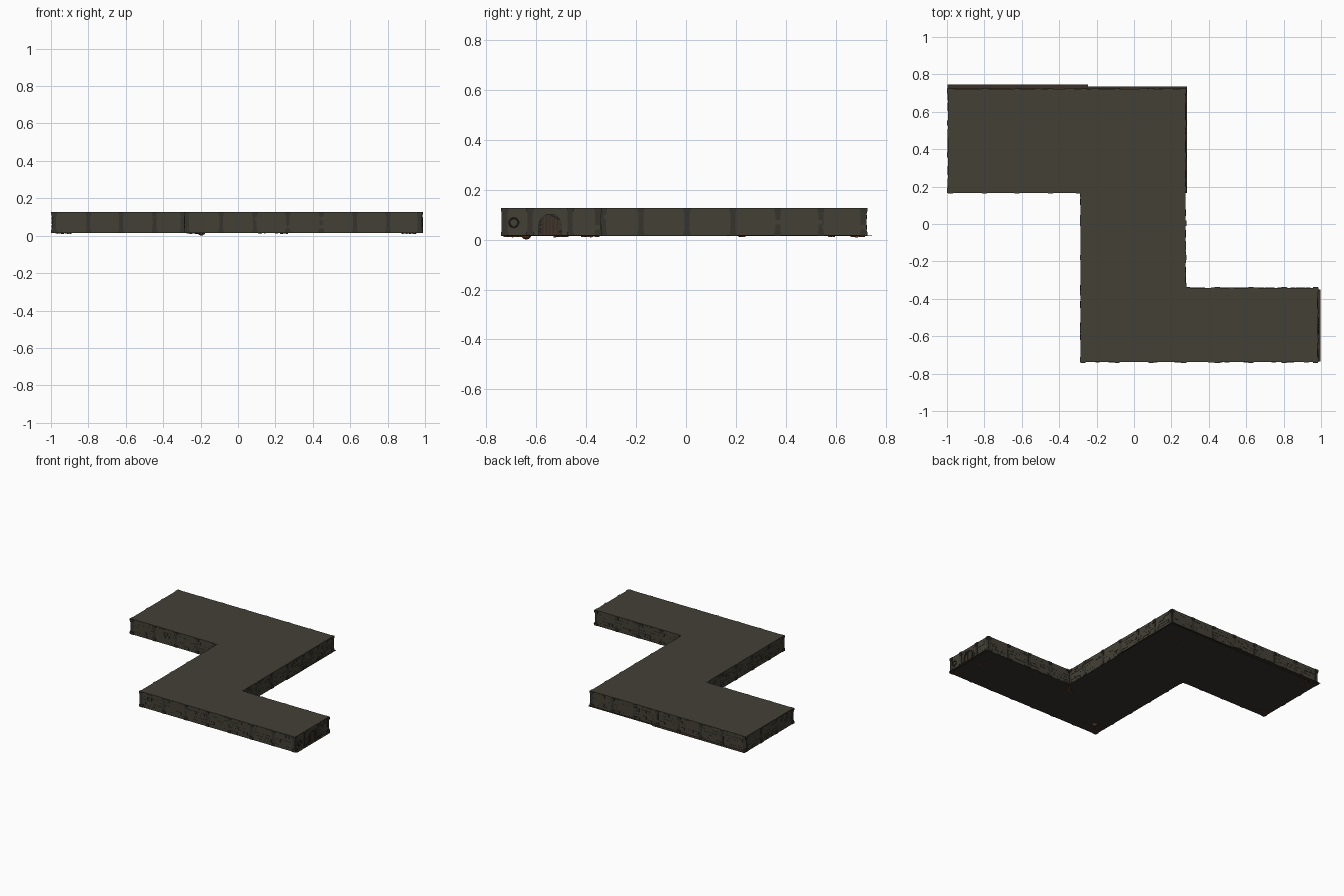
import bpy, bmesh, math, random
from mathutils import Matrix, Vector

if "Cube" in bpy.data.objects:
    bpy.data.objects.remove(bpy.data.objects["Cube"])

random.seed(7)
FLOOR, TOP = 0.016, 0.127


def material(name, rgb):
    m = bpy.data.materials.new(name)
    m.diffuse_color = (*rgb, 1)
    m.use_nodes = True
    m.node_tree.nodes["Principled BSDF"].inputs["Base Color"].default_value = m.diffuse_color
    return m


STONE = material("stone", (0.056, 0.051, 0.036))
DARK = material("dark_stone", (0.036, 0.033, 0.026))
BROWN = material("brown_stone", (0.045, 0.030, 0.020))
RUST = material("rust", (0.12, 0.045, 0.02))


def finish(name, bm, mat):
    bmesh.ops.recalc_face_normals(bm, faces=bm.faces)
    me = bpy.data.meshes.new(name)
    bm.to_mesh(me)
    bm.free()
    ob = bpy.data.objects.new(name, me)
    ob.data.materials.append(mat)
    bpy.context.collection.objects.link(ob)
    return ob


def box(bm, c, size, angle=0.0, tilt=0.0):
    m = (Matrix.Translation(c) @ Matrix.Rotation(angle, 4, 'Z')
         @ Matrix.Rotation(tilt, 4, 'Y') @ Matrix.Diagonal((*size, 1)))
    bmesh.ops.create_cube(bm, size=1, matrix=m)


def slab(name, pts, z0, z1, mat):
    bm = bmesh.new()
    f = bm.faces.new([bm.verts.new((x, y, z0)) for x, y in pts])
    r = bmesh.ops.extrude_face_region(bm, geom=[f])
    bmesh.ops.translate(bm, vec=(0, 0, z1 - z0),
                        verts=[v for v in r["geom"] if isinstance(v, bmesh.types.BMVert)])
    return finish(name, bm, mat)


def rect(x0, y0, x1, y1):
    return [(x0, y0), (x1, y0), (x1, y1), (x0, y1)]


# Z-shaped plan, counter-clockwise, outer wall faces
PLAN = [(-0.994, 0.167), (-0.285, 0.167), (-0.285, -0.737), (0.982, -0.737),
        (0.982, -0.342), (0.275, -0.342), (0.275, 0.722), (-0.994, 0.722)]
slab("ceiling", PLAN, TOP - 0.006, TOP, STONE)
slab("floor", PLAN, FLOOR - 0.002, FLOOR + 0.002, DARK)

# Thin floor ledges that reach past the walls
for i, r in enumerate([(-0.998, 0.722, -0.245, 0.745), (-0.245, 0.722, 0.283, 0.735),
                       (0.275, 0.165, 0.283, 0.722), (0.982, -0.735, 0.998, -0.35)]):
    slab(f"floor_ledge_{i}", rect(*r), FLOOR, FLOOR + 0.002, BROWN)

# Column positions shared by all walls, along x and along y
XS = [-0.80, -0.625, -0.447, -0.27, -0.09, 0.09, 0.266, 0.445, 0.625, 0.803]
YS = [-0.56, -0.368, -0.18, 0.004, 0.188, 0.368, 0.54]
walls, bricks, pillars = bmesh.new(), bmesh.new(), bmesh.new()


def pillar(x, y):
    for z, h, w in ((0.070, 0.108, 0.020), (0.023, 0.016, 0.027), (0.119, 0.014, 0.027),
                    (0.108, 0.008, 0.023), (0.034, 0.006, 0.023)):
        box(pillars, (x, y, z), (w, w, h))


THICK = 0.010
for i, (x0, y0) in enumerate(PLAN):
    p, q = Vector((x0, y0, 0)), Vector((*PLAN[(i + 1) % len(PLAN)], 0))
    u = (q - p).normalized()
    n = Vector((u.y, -u.x, 0))
    length, ang = (q - p).length, math.atan2(u.y, u.x)
    box(walls, (p + q) / 2 - n * THICK / 2 + Vector((0, 0, (FLOOR + TOP) / 2)),
        (length, THICK, TOP - FLOOR - 0.002), ang)
    # columns: one at the corner, then the shared positions along the run
    inset = -n * 0.0085
    stops = [p + inset + u * 0.012]
    for s in (XS if abs(u.x) > 0.5 else YS):
        v = Vector((s, y0, 0)) if abs(u.x) > 0.5 else Vector((x0, s, 0))
        if 0.05 < (v - p).dot(u) < length - 0.05 and i != 3:
            stops.append(v + inset)
    for s in stops + [q + inset - u * 0.012]:
        pillar(s.x, s.y)
    # five courses of uneven bricks, inside and outside
    for row in range(5):
        t = random.uniform(0.0, 0.03)
        while t < length - 0.03:
            w = random.uniform(0.025, 0.06)
            w = min(w, length - t)
            if random.random() < 0.55:
                d = THICK + random.uniform(0.001, 0.005)
                c = p + u * (t + w / 2) - n * THICK / 2
                c.z = 0.029 + row * 0.0205
                box(bricks, c, (w - 0.003, d, 0.0175), ang)
            t += w
finish("walls", walls, STONE)
finish("wall_bricks", bricks, STONE)

# Door wall at the right end: jamb columns, recessed panel, arch stones
for y in (-0.464, -0.625):
    pillar(0.975, y)
finish("pillars", pillars, DARK)
door, arch = bmesh.new(), bmesh.new()
DY, R, SPRING = -0.545, 0.040, 0.058
for k in range(5):
    y = -0.028 + k * 0.014
    h = SPRING + math.sqrt(0.034 ** 2 - y * y) - FLOOR
    box(door, (0.982, DY + y, FLOOR + h / 2), (0.006, 0.013, h))
finish("door_planks", door, BROWN)
for k in range(9):
    a = math.pi * (k + 0.5) / 9
    m = (Matrix.Translation((0.983, DY + R * math.cos(a), SPRING + R * math.sin(a)))
         @ Matrix.Rotation(a, 4, 'X') @ Matrix.Diagonal((0.014, 0.011, 0.0125, 1)))
    bmesh.ops.create_cube(arch, size=1, matrix=m)
for s in (-1, 1):
    for k in range(3):
        box(arch, (0.983, DY + s * R, FLOOR + 0.007 + k * 0.014), (0.014, 0.011, 0.0125))
finish("door_arch", arch, DARK)

# Iron ring beside the door
bpy.ops.mesh.primitive_torus_add(major_segments=16, minor_segments=6, major_radius=0.018,
                                 minor_radius=0.003, location=(0.985, -0.69, 0.068),
                                 rotation=(0, math.pi / 2, 0))
ring = bpy.context.object
ring.name = "iron_ring"
ring.data.materials.append(DARK)

# Rubble heaps in the corners that poke through the floor
rubble = bmesh.new()
for cx, cy, num in ((0.93, -0.70, 5), (0.89, -0.50, 5), (0.235, -0.385, 9), (-0.92, 0.68, 8),
                    (-0.94, 0.20, 4), (-0.24, -0.69, 7), (0.14, 0.60, 3)):
    for _ in range(num):
        s = random.uniform(0.008, 0.018)
        box(rubble, (cx + random.uniform(-0.03, 0.03), cy + random.uniform(-0.03, 0.03), 0.0155),
            (s, s * 0.8, 0.009), random.uniform(0, 3), random.uniform(-0.25, 0.25))
finish("rubble", rubble, RUST)

# Round boulder sunk into the floor, the lowest point of the model
boulder = bmesh.new()
bmesh.ops.create_icosphere(boulder, subdivisions=2, radius=0.022,
                           matrix=Matrix.Translation((-0.195, -0.64, 0.022)))
finish("boulder", boulder, RUST)
